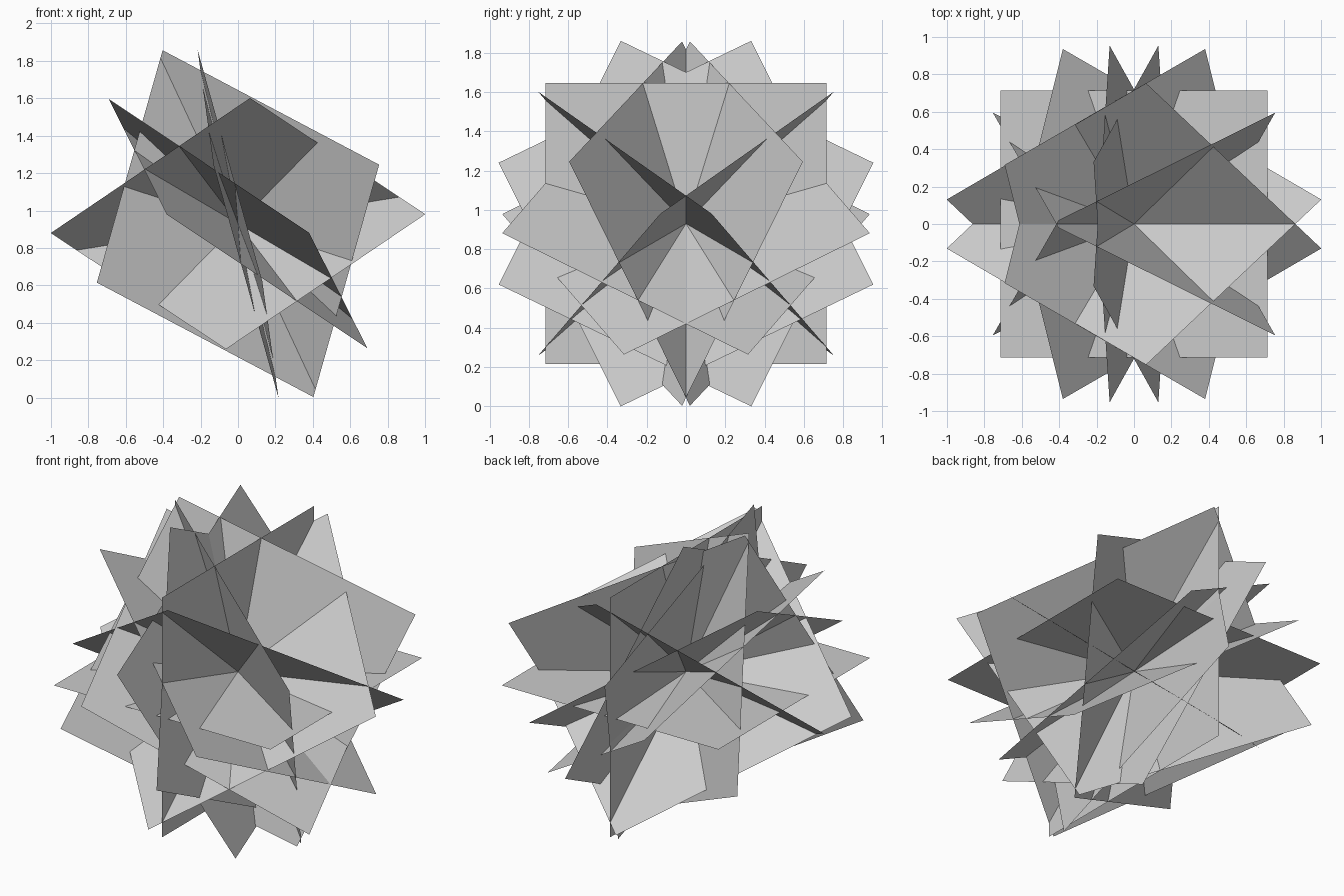
import bpy
from mathutils import Vector

if "Cube" in bpy.data.objects:
    bpy.data.objects.remove(bpy.data.objects["Cube"])

CENTRE = Vector((0, 0, 0.93))
R = 1.011  # half diagonal of every square leaf card


def card(name, a, b):
    """Flat square through the centre, given its two half diagonals."""
    a = Vector(a).normalized()
    b = Vector(b)
    b = (b - a * b.dot(a)).normalized()
    me = bpy.data.meshes.new(name)
    me.from_pydata([a * R, b * R, -a * R, -b * R], [], [(0, 1, 2, 3)])
    ob = bpy.data.objects.new(name, me)
    ob.location = CENTRE
    bpy.context.collection.objects.link(ob)


# level and upright cards
card("level_card", (1, 1, 0), (-1, 1, 0))
card("upright_card", (0, 1, 1), (0, -1, 1))

# tilted cards, each with a mirrored twin across y = 0
tilted = {
    "broad_card": ((-0.40, 0.02, 0.92), (0.75, 0.59, 0.31)),
    "sloping_card": ((0.995, -0.13, 0.05), (0.07, 0.75, 0.67)),
    "steep_card": ((-0.215, 0.33, 0.925), (-0.13, -0.95, 0.31)),
    "leaning_card": ((0.69, 0.315, -0.665), (0.38, -0.93, -0.05)),
}
for name, (a, b) in tilted.items():
    for side, s in (("left", 1), ("right", -1)):
        card(f"{name}_{side}", (a[0], a[1] * s, a[2]), (b[0], b[1] * s, b[2]))
